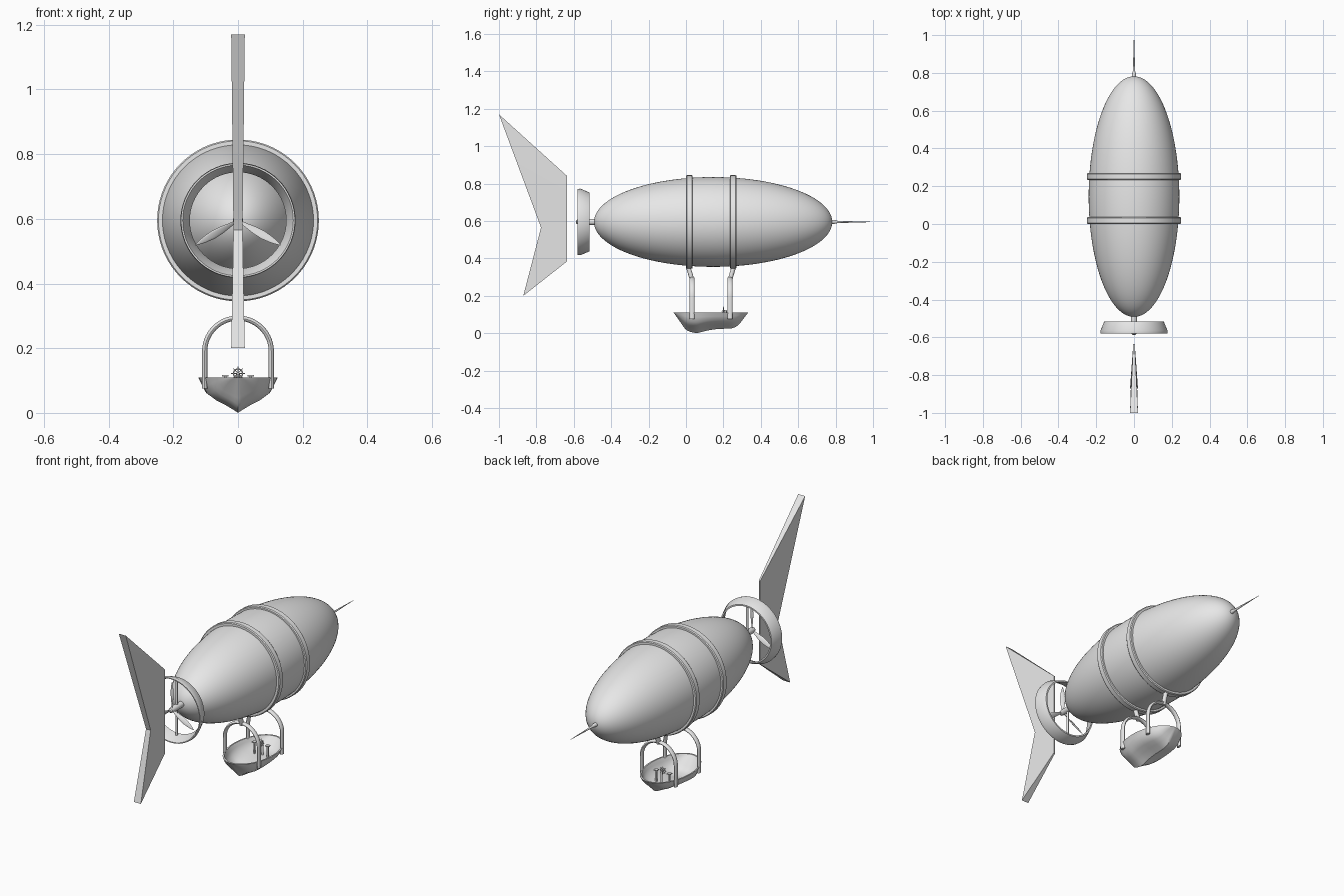
import bpy, bmesh, math
from math import sin, cos, pi, sqrt
from mathutils import Vector, Matrix

cube = bpy.data.objects.get("Cube")
if cube:
    bpy.data.objects.remove(cube, do_unlink=True)

grey = bpy.data.materials.new("light_grey")
grey.use_nodes = True
grey.diffuse_color = (0.8, 0.8, 0.8, 1)
grey.node_tree.nodes["Principled BSDF"].inputs["Base Color"].default_value = (0.8, 0.8, 0.8, 1)

AXIS_Z = 0.595


def finish(name, bm, angle=35):
    bmesh.ops.remove_doubles(bm, verts=bm.verts[:], dist=1e-5)
    bmesh.ops.recalc_face_normals(bm, faces=bm.faces[:])
    mesh = bpy.data.meshes.new(name)
    bm.to_mesh(mesh)
    bm.free()
    mesh.materials.append(grey)
    ob = bpy.data.objects.new(name, mesh)
    bpy.context.collection.objects.link(ob)
    bpy.ops.object.select_all(action='DESELECT')
    bpy.context.view_layer.objects.active = ob
    ob.select_set(True)
    bpy.ops.object.shade_smooth_by_angle(angle=math.radians(angle))
    return ob


def loft(name, rings, caps=True, loop=False, angle=35):
    """Skin a list of equal closed rings."""
    bm = bmesh.new()
    rows = [[bm.verts.new(p) for p in ring] for ring in rings]
    n = len(rows[0])
    pairs = list(zip(rows, rows[1:]))
    if loop:
        pairs.append((rows[-1], rows[0]))
    for a, b in pairs:
        for i in range(n):
            j = (i + 1) % n
            bm.faces.new((a[i], a[j], b[j], b[i]))
    if caps and not loop:
        bm.faces.new(rows[0])
        bm.faces.new(rows[-1])
    return finish(name, bm, angle)


def revolve(name, profile, sides=64, loop=False, z=AXIS_Z):
    """Turn (y, radius) points about the long axis."""
    rings = [[(r * cos(2 * pi * i / sides), y, z + r * sin(2 * pi * i / sides))
              for i in range(sides)] for y, r in profile]
    return loft(name, rings, not loop, loop)


def tube(name, path, u_size, v_size, v_axis, sides=16):
    """Sweep an oval along a path; v_axis is the fixed cross direction."""
    path = [Vector(p) for p in path]
    v = Vector(v_axis)
    rings = []
    for i, p in enumerate(path):
        d = path[min(i + 1, len(path) - 1)] - path[max(i - 1, 0)]
        u = d.cross(v).normalized()
        rings.append([p + u * u_size * cos(2 * pi * k / sides) + v * v_size * sin(2 * pi * k / sides)
                      for k in range(sides)])
    return loft(name, rings)


def box(name, center, size):
    bm = bmesh.new()
    bmesh.ops.create_cube(bm, size=1, matrix=Matrix.Translation(center) @ Matrix.Diagonal((*size, 1)))
    return finish(name, bm)


# Gas envelope with raised bands and nose spike
steps = 48
revolve("envelope", [(0.145 - 0.637 * cos(t), 0.24 * sin(t))
                     for t in [0.05 + (pi - 0.1) * i / steps for i in range(steps + 1)]], 72)
for label, y in (("front", 0.018), ("rear", 0.252)):
    revolve(label + "_band", [(y - 0.018, 0.23), (y - 0.018, 0.246), (y - 0.013, 0.25),
                              (y + 0.013, 0.25), (y + 0.018, 0.246), (y + 0.018, 0.23)], 72, True)
revolve("spike", [(0.77, 0.012), (0.8, 0.009), (0.81, 0.006), (1.0, 0.0006)], 16)

# Propeller duct, shaft, strut and blades
revolve("duct_ring", [(-0.58, 0.176), (-0.565, 0.178), (-0.515, 0.157), (-0.515, 0.149),
                      (-0.55, 0.158), (-0.58, 0.171)], 64, True)
revolve("propeller_shaft", [(-0.588, 0.006), (-0.583, 0.012), (-0.56, 0.016), (-0.48, 0.016)], 24)
tube("duct_strut", [(0, -0.53, AXIS_Z - 0.154), (0, -0.53, AXIS_Z + 0.154)], 0.006, 0.006, (0, 1, 0), 12)
BLADE = [(0.005, 0.005), (0.03, 0.008), (0.06, 0.013), (0.09, 0.014), (0.12, 0.01), (0.14, 0.005), (0.152, 0.001)]
for k in range(3):
    a = pi / 2 + k * 2 * pi / 3
    out, side = Vector((cos(a), 0, sin(a))), Vector((-sin(a), 0, cos(a)))
    rings = []
    for r, w in BLADE:
        tw = 0.7 - 3 * r
        flat = side * cos(tw) + Vector((0, 1, 0)) * sin(tw)
        thick = flat.cross(out)
        c = Vector((0, -0.57, AXIS_Z)) + out * r
        rings.append([c + flat * w * cos(2 * pi * i / 12) + thick * 0.2 * w * sin(2 * pi * i / 12)
                      for i in range(12)])
    loft(f"propeller_blade_{k + 1}", rings)

# Wedge-shaped rudder: (y, z, half thickness) outline
outline = [(-0.635, 0.84, 0.004), (-1.0, 1.17, 0.021), (-0.775, 0.565, 0.014),
           (-0.87, 0.2, 0.021), (-0.635, 0.385, 0.004)]
bm = bmesh.new()
sides = [[bm.verts.new((s * t, y, z)) for y, z, t in outline] for s in (-1, 1)]
for a, b, c in ((0, 1, 2), (0, 2, 4), (2, 3, 4)):
    for s in sides:
        bm.faces.new((s[a], s[b], s[c]))
for i in range(5):
    j = (i + 1) % 5
    bm.faces.new((sides[0][i], sides[0][j], sides[1][j], sides[1][i]))
finish("rudder", bm, 20)

# Gondola hull: hollow boat skinned from cross sections
KEEL = [(-0.066, 0.11), (-0.02, 0.045), (0.0, 0.016), (0.03, 0.005), (0.06, 0.0), (0.11, 0.014),
        (0.16, 0.022), (0.25, 0.026), (0.28, 0.042), (0.332, 0.11)]
SECTION = [(1, 0), (0.92, 0.22), (0.82, 0.47), (0.58, 0.66), (0.33, 0.79), (0.12, 0.92), (0, 1)]
MID, HALF, RIM = 0.133, 0.199, 0.11


def keel(y):
    for (y0, z0), (y1, z1) in zip(KEEL, KEEL[1:]):
        if y <= y1:
            return z0 + (z1 - z0) * (y - y0) / (y1 - y0)
    return RIM


full = [(-x, d) for x, d in SECTION[:-1]] + SECTION[::-1]
rings = []
for i in range(33):
    u = -cos(0.01 + (pi - 0.02) * i / 32)
    y = MID + HALF * u
    w = 0.123 * sqrt(1 - u * u)
    depth = RIM - keel(y)
    outer = [(x * w, y, RIM - d * depth) for x, d in full]
    inner = [(x * w * 0.94, MID + HALF * 0.95 * u, RIM - min(d * 0.88, 0.68) * depth)
             for x, d in full[::-1]]
    rings.append(outer + inner)
loft("gondola_hull", rings, angle=40)

# Suspension arches and the hangers up to the bands
arc = [(0.103 * cos(pi * i / 28), 0.19 + 0.103 * sin(pi * i / 28)) for i in range(29)]
for label, y, top in (("front", 0.033, 0.01), ("rear", 0.235, 0.257)):
    path = [(0.103, y, 0.075)] + [(x, y, z) for x, z in arc] + [(-0.103, y, 0.075)]
    tube(label + "_arch", path, 0.008, 0.0135, (0, 1, 0))
    tube(label + "_hanger", [(0, y, 0.285), (0, top, 0.36)], 0.012, 0.012, (1, 0, 0))

# Steering wheel on its post, with side levers
WY, WZ = 0.2, 0.122
ring = []
for i in range(24):
    a = 2 * pi * i / 24
    ring.append([((0.014 + 0.002 * cos(b)) * cos(a), WY + 0.002 * sin(b), WZ + (0.014 + 0.002 * cos(b)) * sin(a))
                 for b in [2 * pi * k / 8 for k in range(8)]])
loft("wheel_rim", ring, loop=True)
for k in range(4):
    a = pi * k / 4
    dx, dz = 0.021 * cos(a), 0.021 * sin(a)
    tube(f"wheel_spoke_{k + 1}", [(-dx, WY, WZ - dz), (dx, WY, WZ + dz)], 0.0012, 0.0012, (0, 1, 0), 8)
tube("wheel_post", [(0, WY + 0.012, 0.04), (0, WY + 0.012, WZ)], 0.006, 0.006, (0, 1, 0), 12)
revolve("wheel_axle", [(WY - 0.004, 0.003), (WY + 0.016, 0.003)], 12, z=WZ)
for name, s in (("left", 1), ("right", -1)):
    box(name + "_console_top", (s * 0.04, WY, 0.115), (0.02, 0.02, 0.005))
    box(name + "_console_post", (s * 0.04, WY, 0.08), (0.008, 0.008, 0.07))
